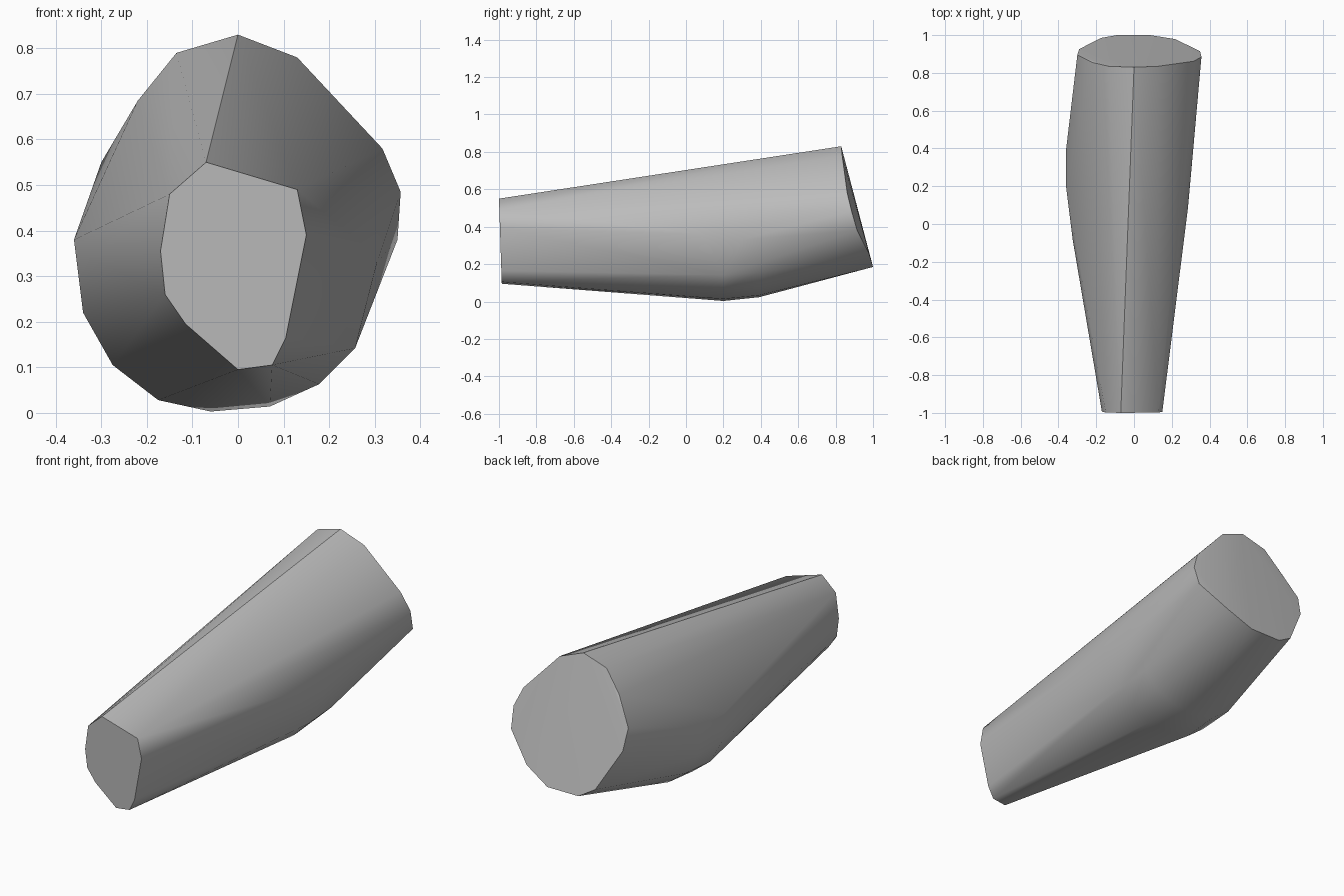
import bpy
import bmesh
import math

# Remove the default cube
default_cube = bpy.data.objects.get("Cube")
if default_cube:
    bpy.data.objects.remove(default_cube, do_unlink=True)


def flat_material(name, color):
    material = bpy.data.materials.new(name)
    material.diffuse_color = color
    material.use_nodes = True
    shader = material.node_tree.nodes["Principled BSDF"]
    shader.inputs["Base Color"].default_value = color
    return material


def wrapped_shell(name, points, material):
    """Stretch a closed skin around the cross-sections of a limb."""
    mesh = bpy.data.meshes.new(name)
    bm = bmesh.new()
    for point in points:
        bm.verts.new(point)
    bmesh.ops.convex_hull(bm, input=bm.verts[:])
    loose = [v for v in bm.verts if not v.link_faces]
    bmesh.ops.delete(bm, geom=loose, context="VERTS")
    # Merge the triangles of the flat end into one face
    bmesh.ops.dissolve_limit(bm, angle_limit=math.radians(0.5),
                             verts=bm.verts[:], edges=bm.edges[:])
    bmesh.ops.recalc_face_normals(bm, faces=bm.faces[:])
    bm.to_mesh(mesh)
    bm.free()
    mesh.materials.append(material)
    shell = bpy.data.objects.new(name, mesh)
    bpy.context.collection.objects.link(shell)
    bpy.ops.object.select_all(action="DESELECT")
    shell.select_set(True)
    bpy.context.view_layer.objects.active = shell
    bpy.ops.object.shade_smooth_by_angle(angle=math.radians(30))
    return shell


# Narrow front end: outline (x, z) on a slightly leaning plane
front_outline = [(-.07, .55), (.13, .49), (.15, .39), (.105, .165),
                 (.075, .105), (0, .095), (-.115, .195), (-.16, .26),
                 (-.17, .355), (-.15, .48)]
front_end = [(x, -1 + (.55 - z) * .033, z) for x, z in front_outline]

# Rounded belly: the same arc at two stations, lifted at the rear one
belly_arc = [(-.36, .38), (-.34, .22), (-.275, .105), (-.175, .028),
             (-.06, .003), (.07, .014), (.178, .063), (.257, .142)]
belly = [(x, .2, z) for x, z in belly_arc]
belly += [(x, .39, z + .02 * (.38 - z) / .38) for x, z in belly_arc]
# Side swellings
belly += [(-.325, -.08, .34), (.285, .08, .36), (.305, .3, .33)]

# Wide slanted rear end
rear_end = [(0, .83, .83), (.13, .835, .78), (.317, .862, .58),
            (.357, .885, .485), (.35, .915, .38), (.217, .979, .255),
            (.085, 1, .185), (-.09, 1, .185), (-.175, .985, .235),
            (-.29, .926, .44), (-.3, .895, .55), (-.22, .855, .685),
            (-.135, .835, .79)]

grey = flat_material("plain grey", (.5, .5, .5, 1))
wrapped_shell("limb_shell", front_end + belly + rear_end, grey)
